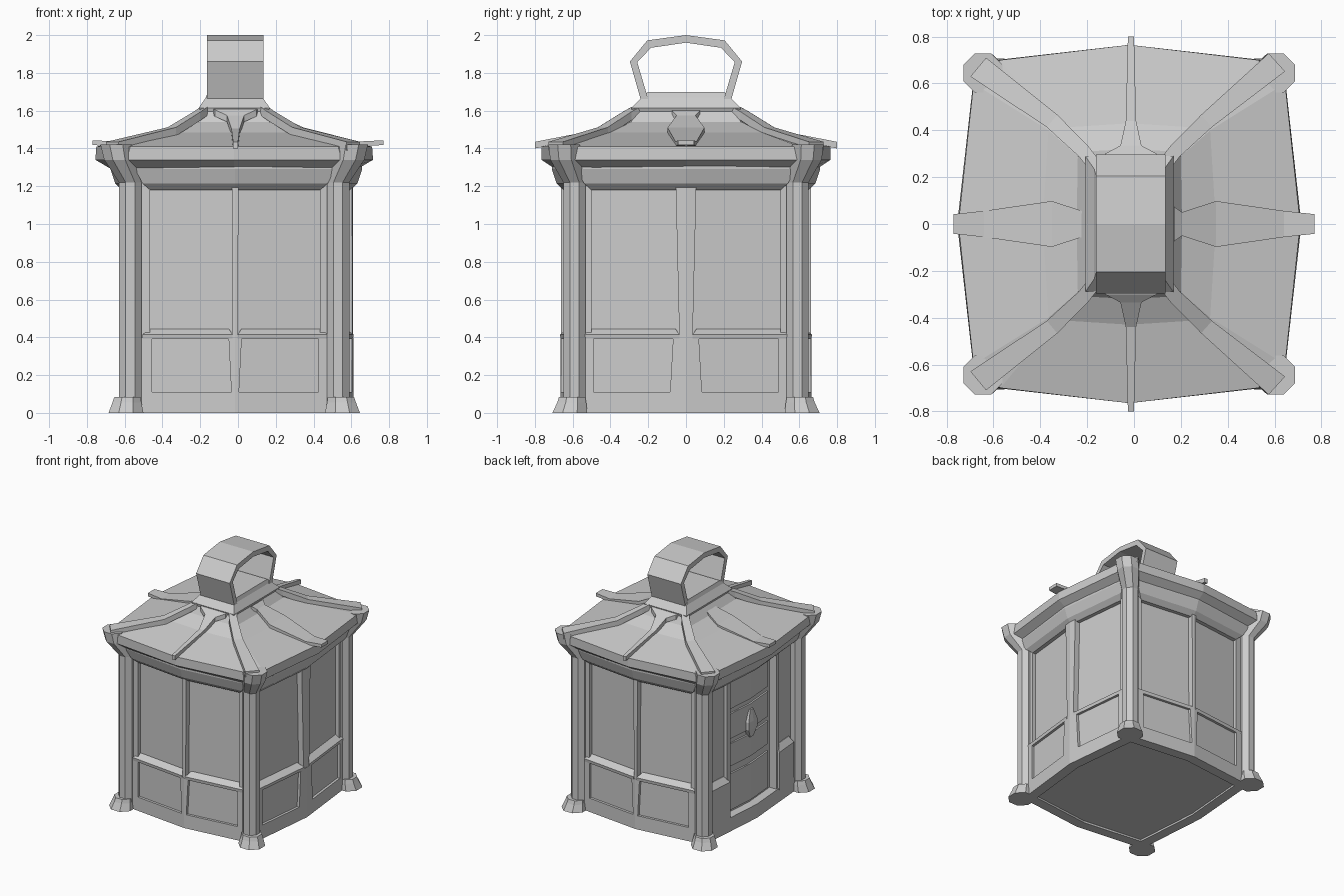
import bpy, bmesh
from math import cos, sin, pi
from mathutils import Vector

if "Cube" in bpy.data.objects:
    bpy.data.objects.remove(bpy.data.objects["Cube"])

CX = -0.02  # body centre in x


def loft(name, rings):
    """Closed flat-shaded solid through rings of equal point count."""
    bm = bmesh.new()
    vs = [[bm.verts.new(p) for p in r] for r in rings]
    n = len(rings[0])
    for a, b in zip(vs, vs[1:]):
        for i in range(n):
            j = (i + 1) % n
            bm.faces.new((a[i], a[j], b[j], b[i]))
    bm.faces.new(vs[0][::-1])
    bm.faces.new(vs[-1])
    bmesh.ops.recalc_face_normals(bm, faces=bm.faces)
    me = bpy.data.meshes.new(name)
    bm.to_mesh(me)
    bm.free()
    ob = bpy.data.objects.new(name, me)
    bpy.context.collection.objects.link(ob)
    return ob


def ring(ym, yc, u, xm, xc, v, z):
    """Bowed rectangle with cut corners (12 points)."""
    pts = [(-u, -yc), (0, -ym), (u, -yc), (xc, -v), (xm, 0), (xc, v),
           (u, yc), (0, ym), (-u, yc), (-xc, v), (-xm, 0), (-xc, -v)]
    return [(CX + x, y, z) for x, y in pts]


class Side:
    """One bowed wall; u runs along it, d is the offset outwards."""
    def __init__(s, name, out, org, mid, corner, half):
        s.name, s.out, s.org = name, Vector(out), Vector(org)
        s.tan = Vector((-out[1], out[0], 0))
        s.mid, s.corner, s.half = mid, corner, half

    def at(s, u, z, d):
        base = s.mid - (s.mid - s.corner) * abs(u) / s.half
        return s.org + s.tan * u + s.out * (base + d) + Vector((0, 0, z))

    def solid(s, part, secs, back=-0.08):
        """secs: (z, u0, u1, d) sections from bottom to top."""
        rings = []
        for z, a, b, d in secs:
            m = 0 if a < 0 < b else (a + b) / 2
            rings.append([s.at(u, z, d) for u in (a, m, b)] +
                         [s.at(u, z, back) for u in (b, m, a)])
        return loft(s.name + "_" + part, rings)

    def pair(s, part, secs, back=-0.08):
        s.solid(part + "_a", secs, back)
        s.solid(part + "_b", [(z, -b, -a, d) for z, a, b, d in secs], back)


front = Side("front", (0, -1, 0), (-0.015, 0, 0), 0.665, 0.605, 0.53)
back = Side("back", (0, 1, 0), (-0.015, 0, 0), 0.665, 0.605, 0.53)
right = Side("right", (1, 0, 0), (0, 0, 0), 0.612, 0.55, 0.58)
left = Side("left", (-1, 0, 0), (0, 0, 0), 0.63, 0.585, 0.58)

# walls shared by all sides: sill rail and flared header
for s in (front, back, right, left):
    L = s.half
    s.solid("bottom_rail", [(0, -L, L, 0), (0.11, -L, L, 0)])
    e = L - 0.08
    s.solid("header", [(1.18, -e, e, -0.015), (1.215, -e - .04, e + .04, 0.02),
                       (1.29, -L, L, 0.045), (1.36, -L, L, 0.045)])

# windowed walls: (side, lower stile bottom/top, mullion bottom/top)
for s, c0, c1, w0, w1 in ((front, .02, .035, .013, .018), (back, .02, .035, .013, .018),
                          (right, .085, .068, .035, .055)):
    L = s.half
    e = L - 0.08
    s.solid("window_panes", [(0.4, -L, L, -.045), (1.25, -L, L, -.045)])
    s.solid("lower_panels", [(0.05, -L, L, -.02), (0.41, -L, L, -.02)])
    s.pair("lower_end", [(0.1, e - .01, L, 0), (0.40, e - .01, L, 0)])
    s.solid("lower_stile", [(0.1, -c0, c0, 0), (0.40, -c1, c1, 0)])
    s.pair("ledge", [(0.39, w0, e + .04, 0), (0.415, w0, e + .04, .004),
                     (0.445, w0 + .02, e, -.04)])
    s.pair("upper_end", [(0.39, e, L, -.012), (1.22, e, L, -.012)])
    s.solid("mullion", [(0.39, -w0, w0, -.002), (1.22, -w1, w1, -.002)])

# door wall
L = left.half
left.solid("door", [(0.09, -.31, .31, -.07), (1.2, -.31, .31, -.07)], -.1)
left.pair("door_jamb", [(0.1, .29, .33, -.01), (1.22, .29, .33, -.01)], -.1)
left.pair("door_side_wall", [(0.1, .33, L, -.035), (1.22, .33, L, -.035)], -.1)
left.pair("door_side_block", [(0.1, .31, .52, .005), (0.40, .31, .52, .005),
                              (0.445, .34, .5, -.03)])
for i, (a, b) in enumerate(((.13, .42), (.48, .66), (.70, .90), (.94, 1.15))):
    left.solid(f"door_panel_{i}", [(a, -.25, .25, -.057), (b, -.25, .25, -.057)], -.09)
left.solid("door_handle", [(.64, -.02, .02, -.045), (.71, -.055, .055, -.03),
                           (.77, -.055, .055, -.03), (.86, -.02, .02, -.045)], -.075)

# floor, set in slightly
loft("floor", [ring(.61, .56, .52, .57, .52, .53, z) for z in (.015, .05)])


# corner pillars with feet and flared roof brackets
def octagon(x, y, z, r):
    return [(x + r * cos(pi / 8 + k * pi / 4), y + r * sin(pi / 8 + k * pi / 4), z)
            for k in range(8)]


for sx in (-1, 1):
    for sy in (-1, 1):
        tag = ("left" if sx < 0 else "right") + ("_front" if sy < 0 else "_back")
        px, py = CX + sx * .55, sy * .59
        loft("pillar_" + tag, [octagon(px, py, .05, .064), octagon(px, py, 1.22, .064),
                               octagon(px + sx * .06, py + sy * .05, 1.34, .085),
                               octagon(px + sx * .075, py + sy * .055, 1.42, .09)])
        loft("foot_" + tag, [octagon(CX + sx * .573, sy * .615, 0, .1),
                             octagon(CX + sx * .568, sy * .605, .055, .083),
                             octagon(CX + sx * .565, sy * .603, .085, .075)])

# eave and swept roof
loft("roof", [ring(.69, .64, .54, .65, .6, .58, 1.29),
              ring(.765, .70, .57, .735, .665, .62, 1.34),
              ring(.765, .70, .55, .73, .665, .60, 1.41),
              ring(.43, .41, .31, .37, .345, .40, 1.485),
              ring(.32, .31, .18, .225, .22, .29, 1.54),
              ring(.275, .275, .15, .17, .17, .26, 1.61)])


# roof ribs: (x, y, top z, half width) along the path
def rib(name, path, thick=0.035):
    d = Vector((path[-1][0] - path[0][0], path[-1][1] - path[0][1], 0)).normalized()
    n = Vector((-d.y, d.x, 0))
    rings = []
    for x, y, z, w in path:
        p, t = Vector((x, y, z)), Vector((0, 0, -thick))
        rings.append([p - n * w, p + n * w, p + n * w + t, p - n * w + t])
    loft(name, rings)


for sy, fb in ((-1, "front"), (1, "back")):
    rib("rib_" + fb, [(-.013, sy * .26, 1.615, .13), (-.013, sy * .30, 1.605, .11),
                      (-.013, sy * .335, 1.575, .045), (-.013, sy * .44, 1.505, .022),
                      (-.013, sy * .8, 1.435, .013)])
    for sx, lr in ((-1, "left"), (1, "right")):
        ex, ey = (.61, .69) if sx > 0 else (-.665, .67)
        rib(f"rib_{lr}_{fb}", [(CX + sx * .16, sy * .265, 1.62, .03),
                               (CX + sx * .195, sy * .31, 1.595, .03),
                               (CX + sx * .33, sy * .44, 1.512, .035),
                               (ex, sy * ey, 1.435, .052)], .045)
for sx, lr in ((-1, "left"), (1, "right")):
    rib("rib_" + lr, [(sx * .17, 0, 1.6, .075), (sx * .205, 0, 1.575, .05),
                      (sx * .35, 0, 1.51, .098), (sx * .64, 0, 1.437, .056),
                      (sx * .77, 0, 1.443, .042)], .025)


# roof cap
def rect(hx, hy, z):
    return [(CX + a * hx, b * hy, z) for a, b in ((-1, -1), (1, -1), (1, 1), (-1, 1))]


loft("roof_cap", [rect(.18, .285, 1.595), rect(.188, .29, 1.615),
                  rect(.15, .235, 1.67), rect(.14, .2, 1.7)])

# carrying handle: flat band bent over the cap
outer = [(.24, 1.66), (.297, 1.86), (.205, 1.972), (0, 2.0)]
inner = [(.2, 1.66), (.258, 1.857), (.185, 1.933), (0, 1.96)]
outer += [(-y, z) for y, z in outer[-2::-1]]
inner += [(-y, z) for y, z in inner[-2::-1]]
loft("carry_handle", [[(-.163, *o), (.135, *o), (.135, *i), (-.163, *i)]
                      for o, i in zip(outer, inner)])
